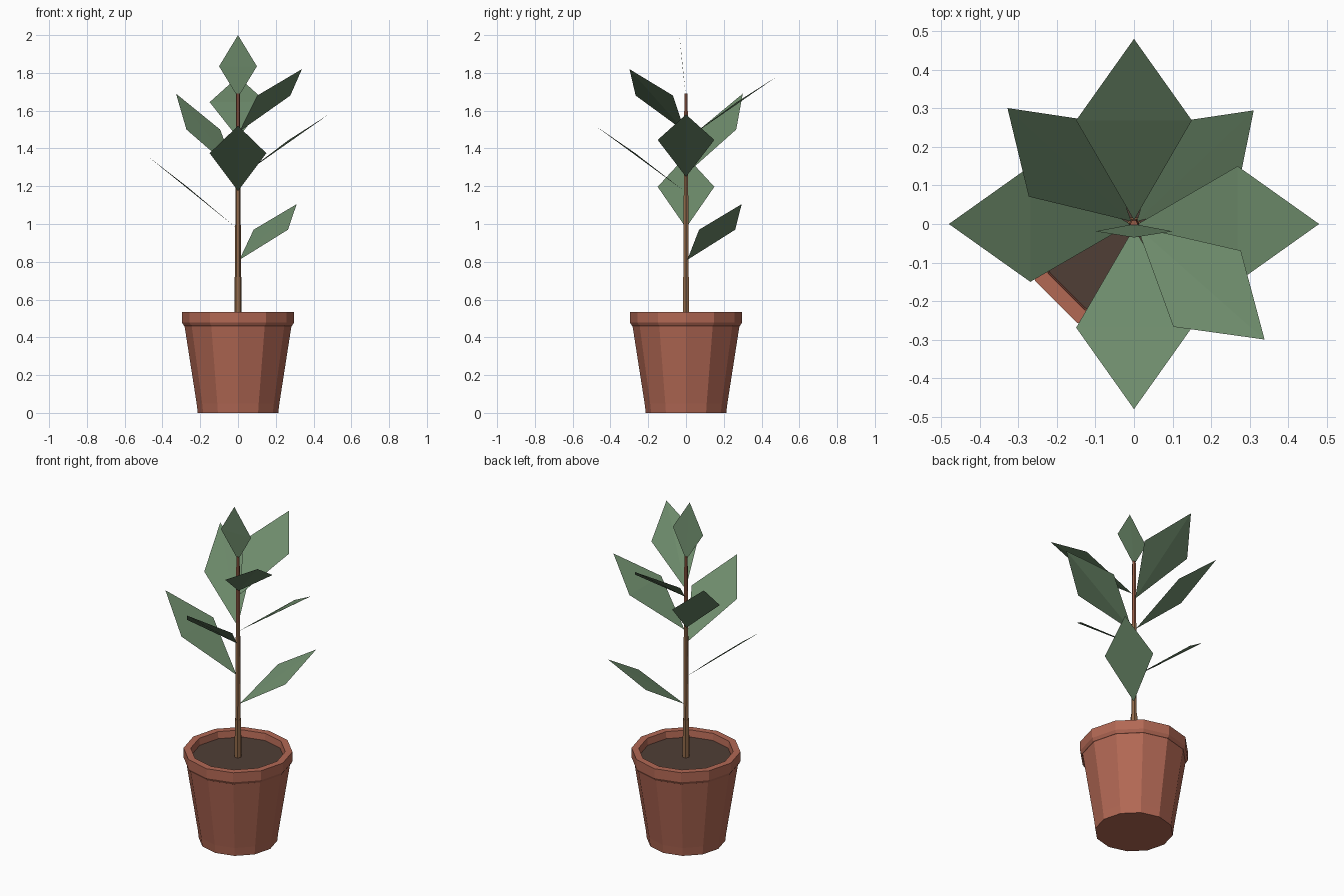
import bpy, bmesh, math
from mathutils import Vector

if "Cube" in bpy.data.objects:
    bpy.data.objects.remove(bpy.data.objects["Cube"])


def material(name, rgb):
    m = bpy.data.materials.new(name)
    lin = [((c / 255 + 0.055) / 1.055) ** 2.4 for c in rgb]
    m.diffuse_color = (*lin, 1)
    m.use_nodes = True
    m.node_tree.nodes["Principled BSDF"].inputs["Base Color"].default_value = m.diffuse_color
    return m


TERRACOTTA = material("terracotta", (178, 104, 84))
SOIL = material("soil", (80, 62, 54))
BARK = material("bark", (146, 106, 74))
SHOOT = material("young_shoot", (150, 92, 70))
LEAF = material("leaf_green", (110, 140, 108))


def make_object(name, bm, mat):
    mesh = bpy.data.meshes.new(name)
    bm.to_mesh(mesh)
    bm.free()
    mesh.materials.append(mat)
    obj = bpy.data.objects.new(name, mesh)
    bpy.context.collection.objects.link(obj)
    return obj


def lathe(name, profile, sides, mat):
    """Turn (radius, height) points into a faceted body with capped ends."""
    bm = bmesh.new()
    rings = []
    for r, z in profile:
        rings.append([bm.verts.new((r * math.cos(math.tau * i / sides),
                                    r * math.sin(math.tau * i / sides), z))
                      for i in range(sides)])
    for a, b in zip(rings, rings[1:]):
        for i in range(sides):
            j = (i + 1) % sides
            bm.faces.new((a[i], a[j], b[j], b[i]))
    bm.faces.new(rings[0][::-1])
    bm.faces.new(rings[-1])
    return make_object(name, bm, mat)


def leaf(name, base, right, tip, left, cross_fold):
    """Pointed diamond leaf, folded along its length or thin and closed."""
    bm = bmesh.new()
    b, r, t, l = [bm.verts.new(p) for p in (base, right, tip, left)]
    if cross_fold:
        faces = ((b, r, l), (r, t, l), (b, t, r), (b, l, t))
    else:
        faces = ((b, r, t), (b, t, l))
    for f in faces:
        bm.faces.new(f)
    return make_object(name, bm, LEAF)


# Pot with foot, tapered body, overhanging rim and hollow top
lathe("pot", [(0.213, 0), (0.219, 0.05), (0.283, 0.46), (0.287, 0.462),
              (0.296, 0.478), (0.296, 0.535), (0.257, 0.535), (0.25, 0.48)],
      12, TERRACOTTA)
lathe("soil", [(0.248, 0.482), (0.252, 0.495)], 12, SOIL)

# Stem in stepped sections
lathe("lower_stem", [(0.020, 0.485), (0.019, 0.72)], 6, BARK)
lathe("middle_stem", [(0.016, 0.71), (0.013, 1.30)], 6, BARK)
lathe("upper_stem", [(0.013, 1.30), (0.010, 1.69)], 6, SHOOT)

# Leaves: name, angle, reach, base / widest / tip heights
LEAVES = [
    ("back_right_leaf", 43.5, 0.428, 0.81, 0.97, 1.105),
    ("left_leaf", 180, 0.48, 0.98, 1.197, 1.36),
    ("front_leaf", 270, 0.48, 1.175, 1.375, 1.52),
    ("right_leaf", 0, 0.48, 1.25, 1.445, 1.58),
    ("back_left_leaf", 137.5, 0.445, 1.27, 1.50, 1.69),
    ("back_leaf", 90, 0.48, 1.455, 1.645, 1.78),
    ("front_right_leaf", -41.5, 0.452, 1.49, 1.68, 1.82),
]
for name, deg, reach, z0, z1, z2 in LEAVES:
    a = math.radians(deg)
    out = Vector((math.cos(a), math.sin(a), 0))
    side = Vector((math.sin(a), -math.cos(a), 0))
    up = Vector((0, 0, 1))
    straight = deg % 90 == 0
    half = 0.15 if straight else 0.132
    mid = out * reach * 0.56 + up * z1
    leaf(name, out * 0.01 + up * z0, mid + side * half,
         out * reach + up * z2, mid - side * half, straight)

# Upright leaf at the top of the stem
leaf("top_leaf", (0, 0, 1.67), (0.1, -0.019, 1.835), (0, -0.035, 2.0),
     (-0.1, -0.019, 1.835), True)
